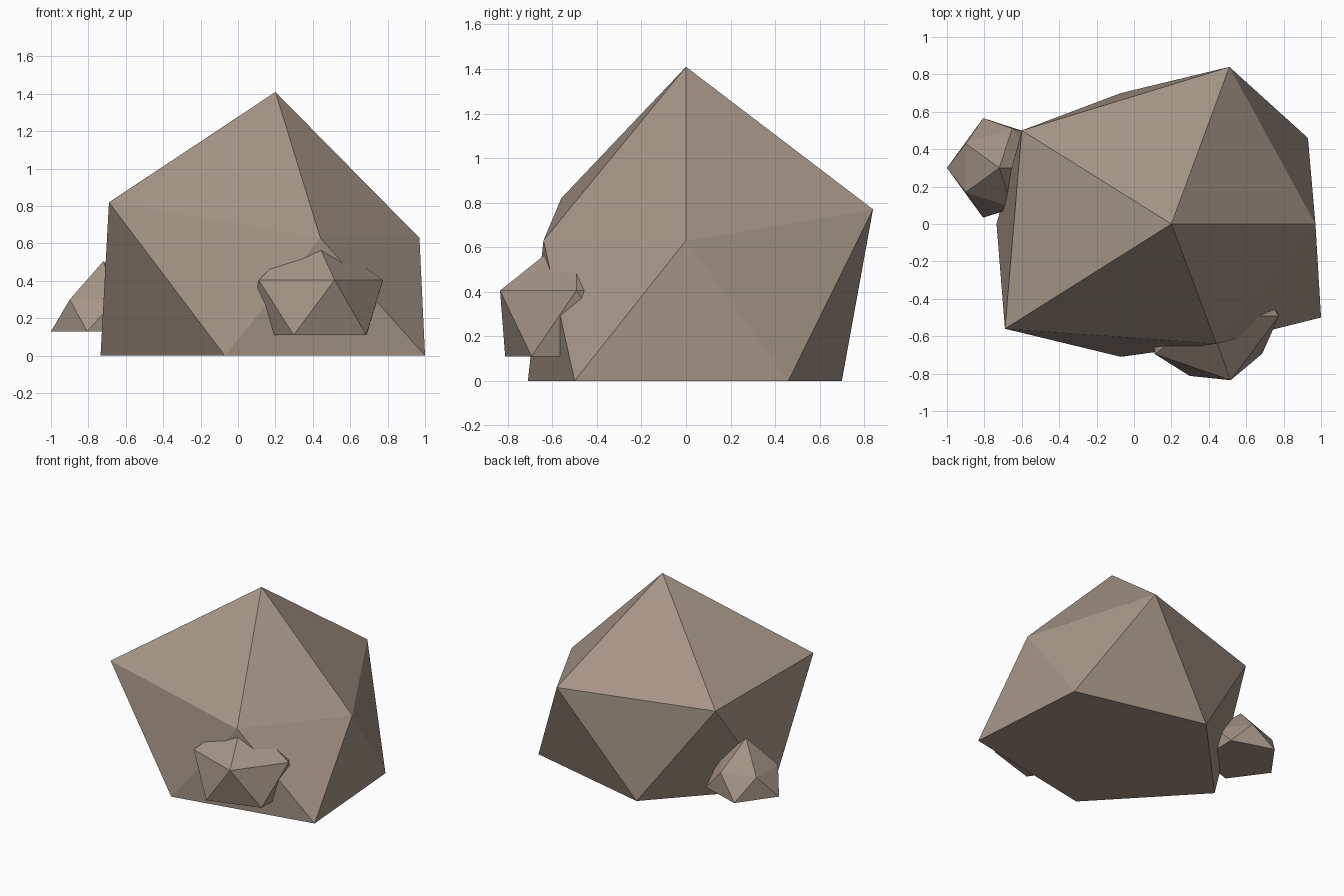
import bpy
from math import cos, sin, radians
from mathutils import Vector

cube = bpy.data.objects.get("Cube")
if cube:
    bpy.data.objects.remove(cube, do_unlink=True)

stone = bpy.data.materials.new("warm_grey_stone")
stone.use_nodes = True
colour = (0.376, 0.296, 0.238, 1)
stone.diffuse_color = colour
stone.node_tree.nodes["Principled BSDF"].inputs["Base Color"].default_value = colour


def ring(centre, radius, start, z):
    """Five points around a centre, counter-clockwise from above."""
    angles = [radians(start + 72 * i) for i in range(5)]
    return [Vector((centre[0] + radius * cos(a), centre[1] + radius * sin(a), z))
            for a in angles]


def make_rock(name, apex, upper, lower):
    """Twenty-sided boulder with a flat base; lower[i] sits between upper[i] and upper[i+1]."""
    faces = [tuple(range(10, 5, -1))]
    for i in range(5):
        j = (i + 1) % 5
        faces += [(0, 1 + i, 1 + j),
                  (1 + i, 6 + i, 1 + j),
                  (6 + i, 6 + j, 1 + j)]
    mesh = bpy.data.meshes.new(name)
    mesh.from_pydata([apex, *upper, *lower], [], faces)
    mesh.materials.append(stone)
    rock = bpy.data.objects.new(name, mesh)
    bpy.context.collection.objects.link(rock)
    return rock


# Large irregular boulder
make_rock(
    "main_boulder", (0.2, 0, 1.41),
    [(-0.69, -0.56, 0.82), (0.44, -0.64, 0.63), (0.97, 0, 0.63),
     (0.51, 0.84, 0.77), (-0.6, 0.5, 0.755)],
    [(-0.07, -0.71, 0), (1, -0.5, 0), (0.93, 0.46, 0),
     (-0.07, 0.7, 0), (-0.735, 0, 0)])

# Small rock set into the front face
front = (0.41, -0.486)
make_rock("front_rock", (0.39, -0.49, 0.68),
          ring(front, 0.365, -73, 0.405), ring(front, 0.345, -37, 0.11))

# Small rock set into the right side
side = (-0.72, 0.3)
make_rock("side_rock", (*side, 0.505),
          ring(side, 0.222, 0, 0.3), ring(side, 0.28, 36, 0.13))
